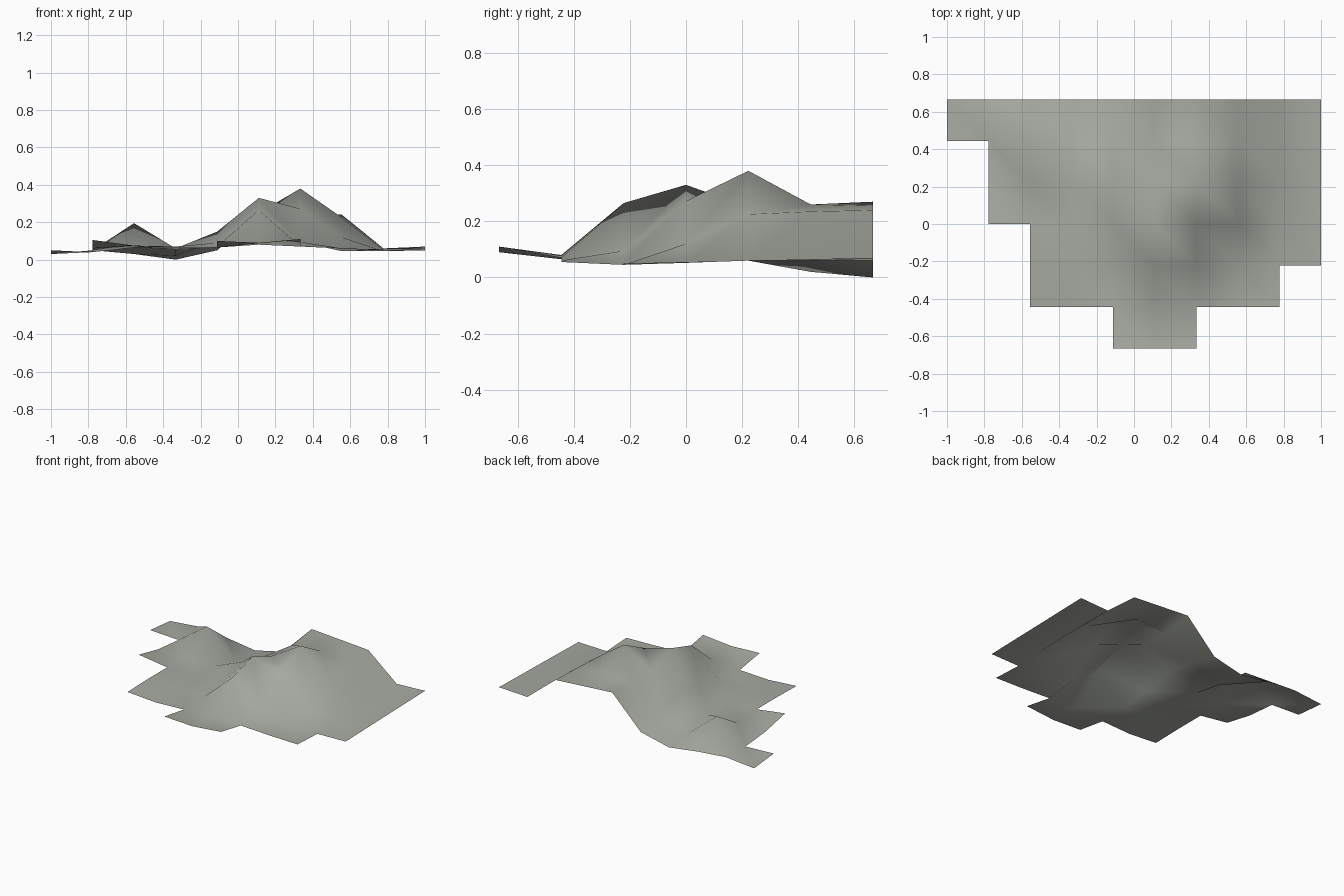
import bpy
import bmesh

CELL = 2 / 9          # ground tile width
CENTRE_COL = 4.5
CENTRE_ROW = 3

# Heights in hundredths, one row per tile line from front to back:
# (first column, heights from -x to +x)
ROWS = [
    (4, [10, 9, 11]),
    (2, [7, 5.5, 6.5, 8, 7, 6, 5.5]),
    (2, [7.5, 6.5, 7, 26.5, 9.5, 4.5, 4.5, 5]),
    (1, [10.5, 7.5, 7, 9, 33, 27.2, 12, 5.2, 5.5]),
    (1, [6, 6.5, 6, 15, 25, 38, 22.5, 6, 6]),
    (0, [5, 4, 19.5, 2, 10, 24, 26, 23.5, 6, 6.5]),
    (0, [3, 5, 3, 0, 5, 27, 25.5, 24, 6, 7]),
]


def make_material(name, colour):
    material = bpy.data.materials.new(name)
    material.use_nodes = True
    material.diffuse_color = colour
    shader = next(n for n in material.node_tree.nodes if n.type == 'BSDF_PRINCIPLED')
    shader.inputs["Base Color"].default_value = colour
    shader.inputs["Roughness"].default_value = 0.9
    return material


def build_terrain(name, rows, material):
    bm = bmesh.new()
    grid = {}
    for row, (start, heights) in enumerate(rows):
        for col, height in enumerate(heights, start):
            position = ((col - CENTRE_COL) * CELL, (row - CENTRE_ROW) * CELL, height / 100)
            grid[col, row] = bm.verts.new(position)

    # Fill every tile whose four corners exist, split along the same diagonal
    for col, row in list(grid):
        corners = [(col, row), (col + 1, row), (col + 1, row + 1), (col, row + 1)]
        if all(corner in grid for corner in corners):
            near_left, near_right, far_right, far_left = [grid[c] for c in corners]
            for triangle in ((near_left, near_right, far_left),
                             (near_right, far_right, far_left)):
                bm.faces.new(triangle).smooth = True

    mesh = bpy.data.meshes.new(name)
    bm.to_mesh(mesh)
    bm.free()
    mesh.materials.append(material)
    terrain = bpy.data.objects.new(name, mesh)
    bpy.context.collection.objects.link(terrain)
    return terrain


default_cube = bpy.data.objects.get("Cube")
if default_cube:
    bpy.data.objects.remove(default_cube, do_unlink=True)

# Hilly ground sheet with stepped edges
stone = make_material("grey_green_stone", (0.39, 0.41, 0.365, 1))
build_terrain("hill_terrain", ROWS, stone)
